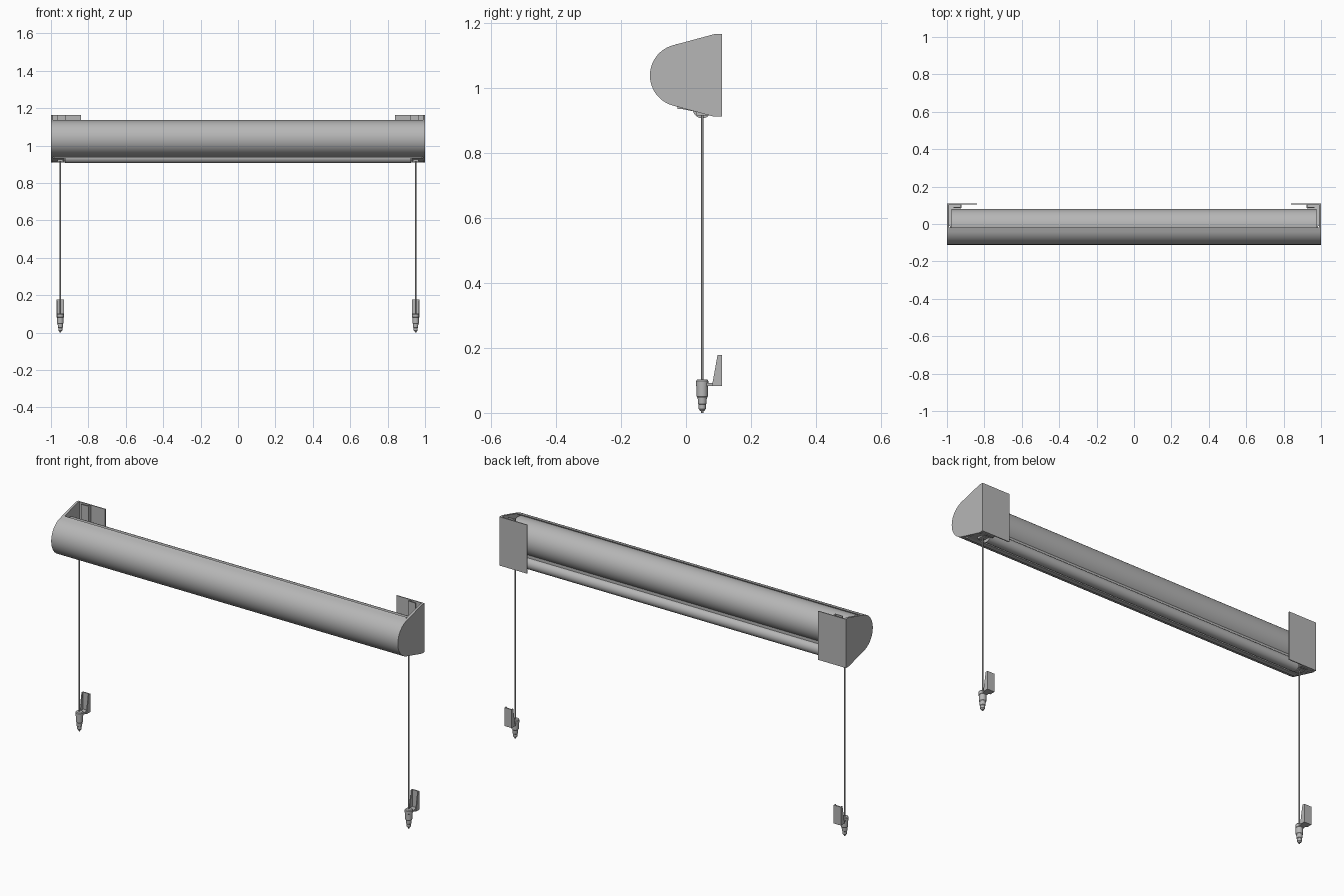
import bpy, bmesh, math

cube = bpy.data.objects.get("Cube")
if cube:
    bpy.data.objects.remove(cube)

grey = bpy.data.materials.new("satin grey")
grey.diffuse_color = (0.47, 0.47, 0.47, 1)
grey.use_nodes = True
bsdf = grey.node_tree.nodes["Principled BSDF"]
bsdf.inputs["Base Color"].default_value = (0.47, 0.47, 0.47, 1)
bsdf.inputs["Roughness"].default_value = 0.6


def finish(name, bm, smooth=False):
    bmesh.ops.recalc_face_normals(bm, faces=bm.faces)
    mesh = bpy.data.meshes.new(name)
    bm.to_mesh(mesh)
    bm.free()
    mesh.materials.append(grey)
    obj = bpy.data.objects.new(name, mesh)
    bpy.context.collection.objects.link(obj)
    if smooth:
        bpy.ops.object.select_all(action='DESELECT')
        obj.select_set(True)
        bpy.context.view_layer.objects.active = obj
        bpy.ops.object.shade_smooth_by_angle(angle=math.radians(30))
    return obj


def extrude(name, profile, x0, x1, smooth=False):
    """Closed (y, z) profile swept along x."""
    bm = bmesh.new()
    face = bm.faces.new([bm.verts.new((x0, y, z)) for y, z in profile])
    ext = bmesh.ops.extrude_face_region(bm, geom=[face])
    verts = [v for v in ext["geom"] if isinstance(v, bmesh.types.BMVert)]
    bmesh.ops.translate(bm, verts=verts, vec=(x1 - x0, 0, 0))
    return finish(name, bm, smooth)


def box(name, x0, x1, y0, y1, z0, z1):
    return extrude(name, [(y0, z0), (y1, z0), (y1, z1), (y0, z1)], x0, x1)


def lathe(name, profile, x, y, steps=24):
    """(radius, z) profile spun about a vertical axis."""
    bm = bmesh.new()
    rings = []
    for r, z in profile:
        rings.append([bm.verts.new((x + r * math.cos(2 * math.pi * i / steps),
                                    y + r * math.sin(2 * math.pi * i / steps), z))
                      for i in range(steps)])
    for a, b in zip(rings, rings[1:]):
        for i in range(steps):
            j = (i + 1) % steps
            bm.faces.new((a[i], a[j], b[j], b[i]))
    bm.faces.new(rings[0])
    bm.faces.new(rings[-1])
    return finish(name, bm, True)


def arc(cy, cz, r, a0, a1, n):
    return [(cy + r * math.cos(math.radians(a0 + (a1 - a0) * i / n)),
             cz + r * math.sin(math.radians(a0 + (a1 - a0) * i / n)))
            for i in range(n + 1)]


CY, CZ, R = -0.015, 1.038, 0.096
CABLE_X, CABLE_Y = 0.95, 0.05

# Front cover: thin curved shell with short straight lips
outer = [(-0.018, 1.137)] + arc(CY, CZ, R, 105, 255, 36) + [(-0.018, 0.939)]
inner = [(-0.018, 0.943)] + arc(CY, CZ, R - 0.004, 255, 105, 36) + [(-0.018, 1.133)]
extrude("front_cover", outer + inner, -0.988, 0.988, True)
box("cover_lower_lip", -0.985, 0.985, -0.026, -0.002, 0.934, 0.941)

# Rolled fabric, hanging fabric and round bottom bar
extrude("fabric_roll", arc(-0.008, 1.04, 0.088, 0, 352.5, 47), -0.975, 0.975, True)
box("hanging_fabric", -0.925, 0.925, 0.052, 0.055, 0.95, 1.04)
extrude("bottom_bar", arc(0.05, 0.935, 0.029, 0, 345, 23), -0.925, 0.925, True)

for s, side in ((1, "left"), (-1, "right")):
    # End cap with rounded front
    cap = ([(0.11, 1.165), (0.087, 1.165)] + arc(CY, CZ, R, 105, 255, 36)
           + [(0.087, 0.911), (0.11, 0.911)])
    extrude(side + "_end_cap", cap, s * 0.988, s * 1.0, True)

    # Wall plate with an upright channel in front of it
    box(side + "_wall_plate", s * 0.84, s * 0.99, 0.105, 0.11, 0.911, 1.165)
    box(side + "_channel_wall", s * 0.922, s * 0.928, 0.086, 0.106, 0.911, 1.165)
    box(side + "_channel_lip", s * 0.924, s * 0.965, 0.086, 0.09, 0.911, 1.165)

    # Sloped foot under the end of the roll, with the cable anchor
    extrude(side + "_end_foot", [(-0.01, 0.934), (0.106, 0.911),
                                 (0.106, 0.916), (-0.01, 0.939)],
            s * 0.928, s * 0.99)
    box(side + "_cable_anchor", s * 0.935, s * 0.965, 0.032, 0.068, 0.914, 0.945)

    # Guide cable and stepped tensioner
    lathe(side + "_cable", [(0.0032, 0.0), (0.0032, 0.94)], s * CABLE_X, CABLE_Y, 12)
    lathe(side + "_tensioner",
          [(0.006, 0.006), (0.011, 0.012), (0.011, 0.026), (0.013, 0.028),
           (0.014, 0.046), (0.017, 0.05), (0.017, 0.082), (0.019, 0.083),
           (0.019, 0.098), (0.016, 0.102)], s * CABLE_X, CABLE_Y)

    # Lower wall bracket: back plate, gussets and arm to the tensioner
    x0, x1 = s * (CABLE_X - 0.021), s * (CABLE_X + 0.021)
    box(side + "_bracket_plate", x0, x1, 0.104, 0.11, 0.082, 0.178)
    wedge = [(0.08, 0.083), (0.106, 0.083), (0.106, 0.178), (0.097, 0.178), (0.083, 0.1)]
    for label, xa in (("inner", CABLE_X - 0.021), ("outer", CABLE_X + 0.016)):
        extrude(f"{side}_bracket_{label}_gusset", wedge, s * xa, s * (xa + 0.005))
    box(side + "_bracket_floor", x0, x1, 0.08, 0.106, 0.082, 0.09)
    box(side + "_bracket_arm", s * (CABLE_X - 0.014), s * (CABLE_X + 0.014),
        CABLE_Y, 0.085, 0.083, 0.092)
